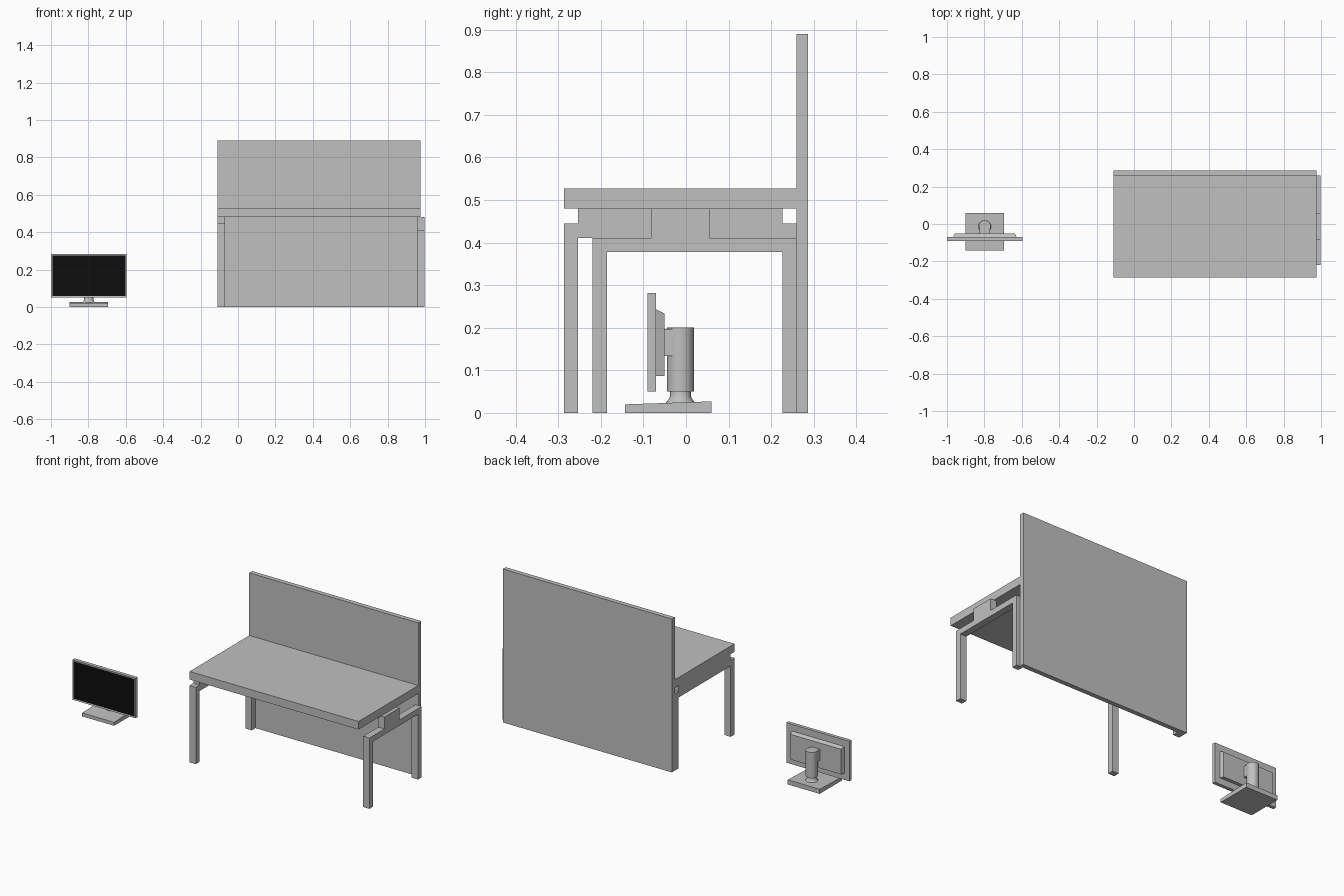
import bpy
import bmesh
import math

if "Cube" in bpy.data.objects:
    bpy.data.objects.remove(bpy.data.objects["Cube"], do_unlink=True)


def material(name, value):
    mat = bpy.data.materials.new(name)
    mat.use_nodes = True
    color = (value, value, value, 1)
    mat.diffuse_color = color
    mat.node_tree.nodes["Principled BSDF"].inputs["Base Color"].default_value = color
    return mat


gray = material("light gray", 0.53)
black = material("screen black", 0.004)


def finish(name, bm):
    bmesh.ops.recalc_face_normals(bm, faces=bm.faces)
    mesh = bpy.data.meshes.new(name)
    bm.to_mesh(mesh)
    bm.free()
    mesh.materials.append(gray)
    obj = bpy.data.objects.new(name, mesh)
    bpy.context.collection.objects.link(obj)
    return obj


def prism(name, x0, x1, outline):
    """Extrude a side outline of (y, z) points from x0 to x1."""
    bm = bmesh.new()
    face = bm.faces.new([bm.verts.new((x0, y, z)) for y, z in outline])
    moved = bmesh.ops.extrude_face_region(bm, geom=[face])["geom"]
    verts = [v for v in moved if isinstance(v, bmesh.types.BMVert)]
    bmesh.ops.translate(bm, verts=verts, vec=(x1 - x0, 0, 0))
    return finish(name, bm)


def box(name, x0, x1, y0, y1, z0, z1):
    return prism(name, x0, x1, [(y0, z0), (y1, z0), (y1, z1), (y0, z1)])


def leg_frame(name, x0, x1, front, back, top, bar, block_front, block_back):
    """Bridge-shaped end frame with a raised block that carries the desktop."""
    leg = 0.034
    return prism(name, x0, x1, [
        (front, 0), (front + leg, 0), (front + leg, top - bar),
        (back - leg, top - bar), (back - leg, 0), (back, 0), (back, top),
        (block_back, top), (block_back, 0.48), (block_front, 0.48),
        (block_front, top), (front, top)])


# Desk
box("desktop", -0.11, 0.975, -0.287, 0.26, 0.48, 0.527)
box("privacy_panel", -0.11, 0.975, 0.26, 0.287, 0, 0.89)
leg_frame("right_leg_frame", -0.11, -0.07, -0.287, 0.26, 0.445, 0.034, -0.253, 0.226)
leg_frame("left_leg_frame", 0.957, 0.997, -0.219, 0.26, 0.411, 0.033, -0.082, 0.055)

# Monitor panel with an inset dark screen
panel = box("monitor_panel", -1, -0.595, -0.09, -0.07, 0.05, 0.282)
panel.data.materials.append(black)
bm = bmesh.new()
bm.from_mesh(panel.data)
front_face = min(bm.faces, key=lambda f: f.calc_center_median().y)
bmesh.ops.inset_region(bm, faces=[front_face], thickness=0.011, depth=-0.001)
front_face.material_index = 1
bm.to_mesh(panel.data)
bm.free()

# Rear housing, tapered at the top and sides
housing = prism("monitor_housing", -0.967, -0.628,
                [(-0.07, 0.087), (-0.05, 0.087), (-0.05, 0.233), (-0.07, 0.243)])
for v in housing.data.vertices:
    if v.co.y > -0.06:
        v.co.x += 0.008 if v.co.x < -0.8 else -0.008
box("monitor_mount", -0.825, -0.77, -0.05, -0.03, 0.133, 0.197)

# Stand
prism("stand_base", -0.9, -0.695, [(-0.143, 0), (0.06, 0), (0.06, 0.027), (-0.143, 0.02)])


def lathe(name, profile, x, y, sides=24):
    bm = bmesh.new()
    rings = [[bm.verts.new((x + r * math.cos(i * math.tau / sides),
                            y + r * math.sin(i * math.tau / sides), z))
              for i in range(sides)] for r, z in profile]
    for low, high in zip(rings, rings[1:]):
        for i in range(sides):
            j = (i + 1) % sides
            bm.faces.new((low[i], low[j], high[j], high[i]))
    bm.faces.new(rings[0])
    bm.faces.new(rings[-1])
    obj = finish(name, bm)
    bpy.ops.object.select_all(action="DESELECT")
    obj.select_set(True)
    bpy.context.view_layer.objects.active = obj
    bpy.ops.object.shade_smooth_by_angle(angle=math.radians(35))
    return obj


lathe("stand_neck", [(0.036, 0.022), (0.029, 0.03), (0.025, 0.038), (0.024, 0.051)], -0.798, -0.013)
lathe("stand_column", [(0.032, 0.05), (0.032, 0.2)], -0.798, -0.013)
